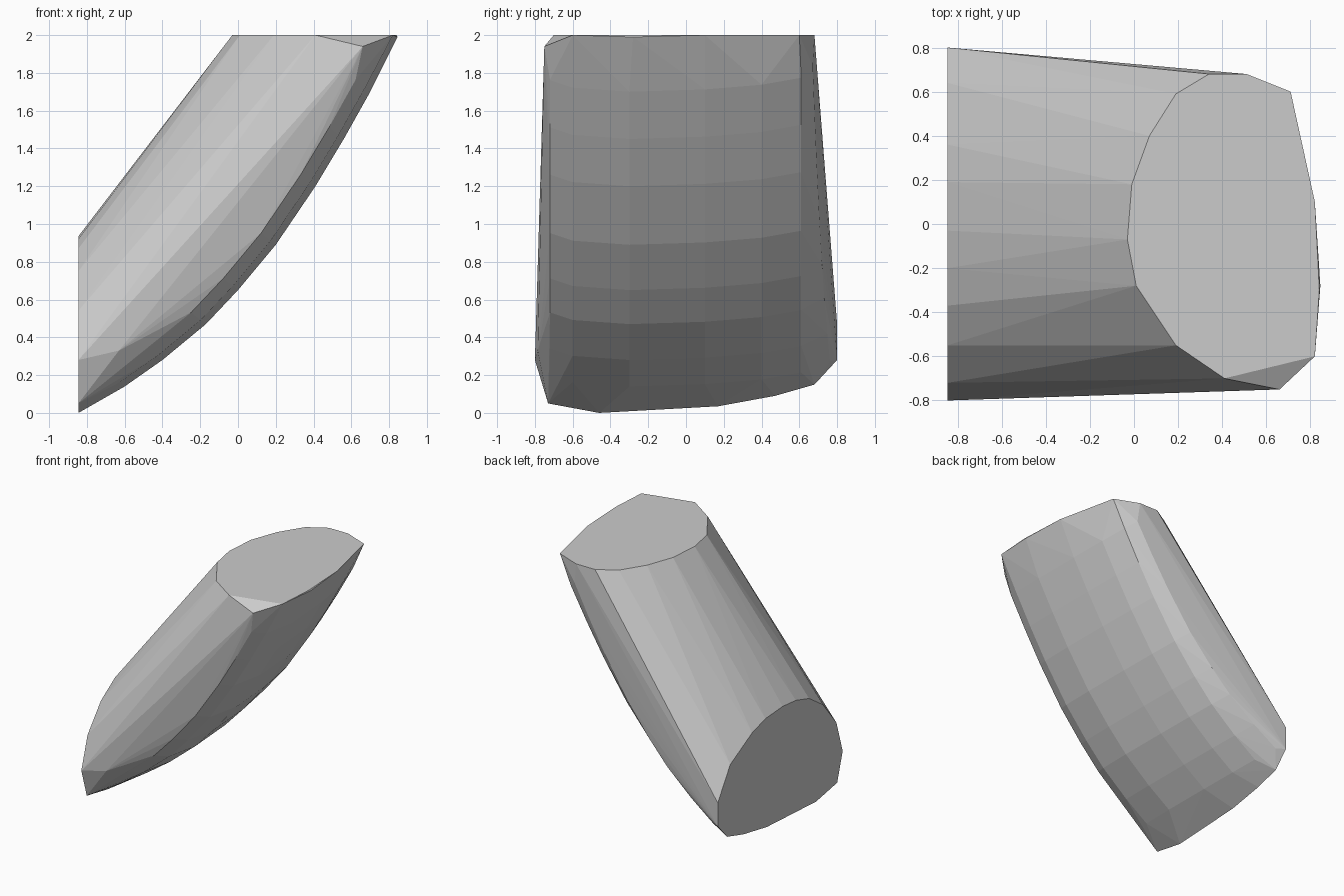
import bpy
import bmesh
from mathutils import Vector

default_cube = bpy.data.objects.get("Cube")
if default_cube:
    bpy.data.objects.remove(default_cube, do_unlink=True)


def flat_material(name, colour):
    material = bpy.data.materials.new(name)
    material.use_nodes = True
    material.diffuse_color = colour
    material.node_tree.nodes["Principled BSDF"].inputs["Base Color"].default_value = colour
    return material


HALF_LENGTH = 0.845
TOP = 2.0

# Outline of the flat top (x, y)
top_outline = [
    (0.34, 0.68), (0.51, 0.68), (0.71, 0.6), (0.82, 0.1), (0.84, -0.3),
    (0.82, -0.6), (0.41, -0.7), (0.19, -0.55), (0.01, -0.28),
    (-0.03, -0.07), (-0.01, 0.18), (0.07, 0.4), (0.19, 0.59),
]

# Outline of the flat cut end (y, z)
end_outline = [
    (0.8, 0.47), (0.64, 0.72), (0.36, 0.87), (0.19, 0.92), (-0.03, 0.935),
    (-0.2, 0.92), (-0.37, 0.87), (-0.55, 0.75), (-0.72, 0.54), (-0.8, 0.28),
    (-0.73, 0.05), (-0.46, 0), (0.17, 0.035), (0.47, 0.09), (0.68, 0.15),
    (0.8, 0.28),
]

# Curved belly: a long profile (x, z), and how far each strip lies inside it
belly_profile = [
    (0.7, 1.7), (0.56, 1.45), (0.41, 1.2), (0.2, 0.89), (0, 0.65),
    (-0.17, 0.47), (-0.4, 0.28), (-0.6, 0.14),
]
belly_strips = [
    (-0.72, 0.1), (-0.6, 0.035), (-0.3, 0), (0.1, 0.02),
    (0.4, 0.06), (0.61, 0.12),
]
inward = Vector((-0.78, 0, 0.62))

points = [Vector((x, y, TOP)) for x, y in top_outline]
points += [Vector((-HALF_LENGTH, y, z)) for y, z in end_outline]
points += [Vector((HALF_LENGTH, -0.28, 1.99)), Vector((0.66, -0.75, 1.94)),
           Vector((-0.63, -0.785, 0.33))]
for x, z in belly_profile:
    for y, depth in belly_strips:
        points.append(Vector((x, y, z)) + inward * depth)
    # Back edge widens toward the lower end
    points.append(Vector((x, 0.72 - 0.07 * x, z)) + inward * 0.22)

# Faceted solid stretched tightly over the outlines
bm = bmesh.new()
for point in points:
    point.x = max(point.x, -HALF_LENGTH)
    bm.verts.new(point)
bmesh.ops.convex_hull(bm, input=bm.verts[:])
loose = [v for v in bm.verts if not v.link_faces]
bmesh.ops.delete(bm, geom=loose, context="VERTS")
bmesh.ops.dissolve_limit(bm, angle_limit=0.005, verts=bm.verts[:], edges=bm.edges[:])
bmesh.ops.recalc_face_normals(bm, faces=bm.faces[:])

mesh = bpy.data.meshes.new("faceted_block")
bm.to_mesh(mesh)
bm.free()
mesh.materials.append(flat_material("plain grey", (0.6, 0.6, 0.6, 1)))
block = bpy.data.objects.new("faceted_block", mesh)
bpy.context.collection.objects.link(block)
